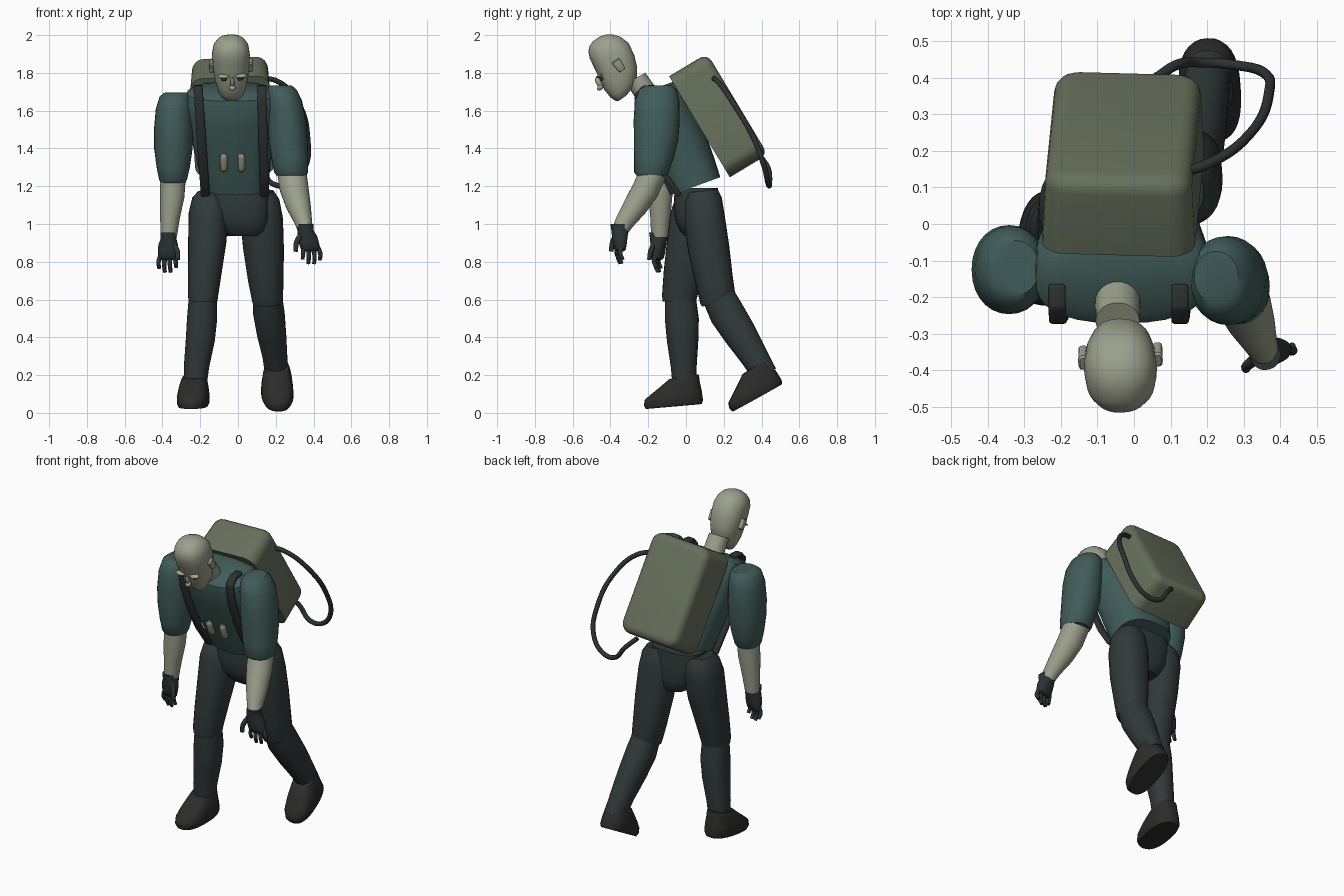
import bpy, bmesh, math
from mathutils import Matrix, Vector

def material(name, r, g, b):
    m = bpy.data.materials.new(name)
    m.diffuse_color = (r, g, b, 1)
    return m

TEAL = material("teal_cloth", .052, .108, .10)
TROUSER = material("dark_cloth", .03, .041, .041)
GLOVE = material("glove_fabric", .024, .034, .033)
SHOE = material("shoe_leather", .025, .025, .024)
SKIN = material("pale_skin", .33, .35, .26)
PACK = material("olive_canvas", .135, .16, .105)
STRAP = material("strap_webbing", .026, .032, .031)
PILL = material("tan_plastic", .30, .27, .20)

def finish(bm, name, mat, matrix=None, angle=40):
    bmesh.ops.recalc_face_normals(bm, faces=bm.faces)
    me = bpy.data.meshes.new(name)
    bm.to_mesh(me)
    bm.free()
    ob = bpy.data.objects.new(name, me)
    bpy.context.collection.objects.link(ob)
    me.materials.append(mat)
    if matrix:
        ob.matrix_world = matrix
    bpy.ops.object.select_all(action='DESELECT')
    bpy.context.view_layer.objects.active = ob
    ob.select_set(True)
    bpy.ops.object.shade_smooth_by_angle(angle=math.radians(angle))
    return ob

def loft(name, rings, mat, power=2, seg=28, matrix=None):
    """Skin over rings (x, y, z, rx, ry, tilt about x in degrees)."""
    bm = bmesh.new()
    loops = []
    for r in rings:
        x, y, z, rx, ry = r[:5]
        tilt = math.radians(r[5]) if len(r) > 5 else 0
        loop = []
        for i in range(seg):
            c, s = math.cos(2*math.pi*i/seg), math.sin(2*math.pi*i/seg)
            px = rx*math.copysign(abs(c)**(2/power), c)
            py = ry*math.copysign(abs(s)**(2/power), s)
            loop.append(bm.verts.new((x+px, y+py*math.cos(tilt), z+py*math.sin(tilt))))
        loops.append(loop)
    for a, b in zip(loops, loops[1:]):
        for i in range(seg):
            j = (i+1) % seg
            bm.faces.new((a[i], a[j], b[j], b[i]))
    bm.faces.new(loops[0])
    bm.faces.new(loops[-1])
    return finish(bm, name, mat, matrix)

def ball(name, loc, size, mat, matrix=Matrix()):
    bm = bmesh.new()
    bmesh.ops.create_uvsphere(bm, u_segments=16, v_segments=10, radius=1)
    return finish(bm, name, mat, matrix @ Matrix.Translation(loc) @ Matrix.Diagonal((*size, 1)))

def tube(name, pts, radius, mat, taper=1.0):
    cu = bpy.data.curves.new(name, 'CURVE')
    cu.dimensions = '3D'
    cu.bevel_depth, cu.bevel_resolution, cu.use_fill_caps = radius, 3, True
    cu.resolution_u = 8
    sp = cu.splines.new('BEZIER')
    sp.bezier_points.add(len(pts)-1)
    for i, (p, co) in enumerate(zip(sp.bezier_points, pts)):
        p.co = co
        p.handle_left_type = p.handle_right_type = 'AUTO'
        p.radius = 1 + (taper-1)*i/(len(pts)-1)
    cu.materials.append(mat)
    ob = bpy.data.objects.new(name, cu)
    bpy.context.collection.objects.link(ob)
    return ob

# Torso and pelvis
loft("shirt_torso", [(-.012, .05, 1.20, .175, .14, 20), (-.02, .01, 1.30, .19, .148, 20),
     (-.03, -.04, 1.43, .213, .152, 20), (-.035, -.10, 1.57, .24, .152, 20),
     (-.035, -.13, 1.65, .25, .147, 20), (-.035, -.15, 1.695, .235, .13, 20),
     (-.035, -.158, 1.72, .19, .09, 20)], TEAL, 2.5)
loft("trouser_hips", [(0, .055, 1.19, .16, .115), (0, .055, 1.10, .165, .12),
     (.015, .06, 1.02, .15, .118), (.03, .07, .96, .12, .10), (.035, .075, .937, .10, .08)], TROUSER, 3)

# Head, neck and face, in a frame bowed forward
HEAD = (Matrix.Translation((-.036, -.387, 1.84)) @ Matrix.Rotation(math.radians(35), 4, 'X')
        @ Matrix.Rotation(math.radians(3), 4, 'Z'))
profile = [(-.172, -.06, .035, .025), (-.16, -.045, .055, .053), (-.13, -.022, .072, .086),
           (-.08, -.006, .087, .106), (-.02, .012, .096, .112), (.05, .024, .1, .112),
           (.10, .020, .094, .10), (.135, .014, .076, .078), (.155, .010, .05, .052), (.165, .008, .02, .022)]
loft("head", [(0, y, z, rx, ry) for z, y, rx, ry in profile], SKIN, 2.3, matrix=HEAD)
loft("neck", [(-.045, -.15, 1.60, .068, .065, 30), (-.045, -.21, 1.69, .062, .06, 30),
     (-.045, -.266, 1.772, .06, .058, 30)], SKIN)
ball("nose_bridge", (0, -.112, -.035), (.011, .017, .034), SKIN, HEAD)
ball("nose_tip", (0, -.123, -.058), (.018, .019, .013), SKIN, HEAD)
ball("mouth", (0, -.098, -.10), (.028, .008, .007), SKIN, HEAD)
for s, side in ((-1, "right"), (1, "left")):
    ball(side+"_brow", (s*.045, -.092, -.004), (.033, .018, .008), SKIN, HEAD)
    ball(side+"_eye", (s*.042, -.09, -.024), (.018, .013, .01), GLOVE, HEAD)
    loft(side+"_ear", [(s*.102, .02, z, rx, ry) for z, rx, ry in
         ((-.052, .008, .012), (-.046, .013, .019), (.008, .014, .024), (.014, .009, .018))],
         SKIN, 3, 16, HEAD)

# Sleeves and forearms
loft("left_sleeve", [(.225, -.145, 1.733, .06, .07), (.233, -.15, 1.71, .078, .10),
     (.246, -.153, 1.65, .094, .118), (.258, -.155, 1.55, .102, .122), (.265, -.158, 1.45, .103, .118),
     (.274, -.17, 1.35, .098, .105), (.281, -.183, 1.275, .09, .092), (.283, -.183, 1.257, .08, .08)], TEAL, 2.1)
loft("right_sleeve", [(-.325, -.12, 1.695, .065, .075), (-.332, -.122, 1.675, .083, .10),
     (-.338, -.124, 1.61, .097, .118), (-.342, -.125, 1.5, .103, .122), (-.342, -.125, 1.4, .102, .116),
     (-.343, -.128, 1.3, .088, .1), (-.344, -.13, 1.235, .074, .085), (-.344, -.13, 1.218, .066, .07)], TEAL, 2.1)
loft("left_forearm", [(.284, -.17, 1.28, .078, .072, -30), (.298, -.215, 1.18, .077, .072, -30),
     (.32, -.27, 1.09, .066, .064, -30), (.345, -.325, 1.01, .047, .05, -30),
     (.355, -.345, .975, .043, .045, -30)], SKIN)
loft("right_forearm", [(-.345, -.13, 1.24, .068, .066), (-.348, -.135, 1.14, .064, .062),
     (-.36, -.136, 1.03, .052, .053), (-.367, -.14, .93, .043, .044)], SKIN)

# Gloves with four fingers and a thumb, splayed a little
def glove(side, s, w, lean, turn):
    m = Matrix.Translation(w) @ Matrix.Rotation(math.radians(turn), 4, 'Z')
    loft(side+"_glove", [(0, 0, .015, .042, .05), (0, 0, -.02, .042, .045),
         (lean*.3, -.002, -.05, .052, .04), (lean*.6, -.004, -.09, .054, .035),
         (lean*.8, -.004, -.12, .05, .028), (lean*.85, -.004, -.13, .035, .016)], GLOVE, 2.3, matrix=m)
    for i, length in enumerate((.055, .08, .08, .06)):
        fx = lean*.8 + s*(i-1.5)*.024
        end = fx + s*(i-1.5)*.007 + lean*.2
        tube(f"{side}_finger_{i+1}", [(fx, -.004, -.10), (end, -.014, -.10-length*.7),
             (end, .0, -.115-length)], .0135, GLOVE, .75).matrix_world = m
    tube(side+"_thumb", [(-s*.03, -.015, -.045), (-s*.056, -.028, -.085),
         (-s*.060, -.035, -.13)], .016, GLOVE, .75).matrix_world = m

glove("left", 1, (.358, -.35, .985), .03, 12)
glove("right", -1, (-.368, -.145, .94), -.004, -15)

# Trouser legs: right forward and upright, left trailing
loft("right_thigh", [(-.145, .06, 1.175, .065, .08), (-.15, .055, 1.14, .092, .11),
     (-.155, .045, 1.06, .106, .128), (-.163, .02, .9, .101, .122), (-.175, -.01, .75, .09, .108),
     (-.185, -.033, .62, .08, .094), (-.185, -.035, .59, .076, .088)], TROUSER, 2.2)
loft("right_shin", [(-.186, -.03, .63, .073, .08), (-.19, -.022, .5, .08, .09),
     (-.20, -.018, .38, .077, .083), (-.22, -.012, .24, .067, .068), (-.225, -.01, .15, .06, .062)], TROUSER, 2.2)
loft("left_thigh", [(.12, .088, 1.175, .07, .08, 6), (.122, .09, 1.13, .097, .1, 6),
     (.125, .098, 1.03, .113, .108, 8), (.135, .12, .87, .108, .11, 10),
     (.147, .15, .7, .094, .1, 14), (.155, .168, .605, .083, .096, 15),
     (.155, .17, .585, .079, .088, 15)], TROUSER, 2.2)
loft("left_shin", [(.155, .16, .64, .076, .085, 32), (.163, .215, .53, .084, .094, 32),
     (.177, .285, .42, .078, .088, 32), (.195, .36, .3, .066, .074, 32),
     (.203, .42, .2, .06, .066, 32)], TROUSER, 2.2)

# Shoes
def shoe(name, loc, pitch, yaw):
    m = (Matrix.Translation(loc) @ Matrix.Rotation(math.radians(yaw), 4, 'Z')
         @ Matrix.Rotation(math.radians(pitch), 4, 'X'))
    loft(name, [(0, 0, 0, .075, .15, 0), (0, 0, .02, .085, .158, 0), (0, .003, .06, .084, .153, 4),
         (0, .018, .098, .078, .133, 10), (0, .045, .13, .07, .105, 10),
         (0, .068, .152, .062, .078, 4)], SHOE, 2.5, 32, m)

shoe("right_shoe", (-.237, -.065, .034), 5, -5)
shoe("left_shoe", (.207, .378, .08), 29, 3)

# Backpack: rounded corners, then a soft rim round the back face
bm = bmesh.new()
bmesh.ops.create_cube(bm, size=1)
for v in bm.verts:
    k = .95 if v.co.y > 0 else 1
    v.co = Vector((v.co.x*.42*k, v.co.y*.235, v.co.z*.61))
corners = [e for e in bm.edges if e.verts[0].co.y * e.verts[1].co.y < 0]
bmesh.ops.bevel(bm, geom=corners, offset=.065, segments=5, profile=.5, affect='EDGES')
rim = [e for e in bm.edges if all(v.co.y > .11 for v in e.verts)]
bmesh.ops.bevel(bm, geom=rim, offset=.045, segments=4, profile=.5, affect='EDGES')
finish(bm, "backpack", PACK, Matrix.Translation((-.03, .172, 1.575))
       @ Matrix.Rotation(math.radians(31), 4, 'X') @ Matrix.Rotation(math.radians(-3), 4, 'Y'))

# Hose looping from the top of the pack to its lower end
tube("pack_hose", [(.09, .13, 1.775), (.21, .168, 1.755), (.32, .25, 1.64), (.37, .36, 1.45),
     (.355, .415, 1.30), (.28, .435, 1.215), (.19, .442, 1.21), (.12, .437, 1.29), (.06, .40, 1.35)], .014, STRAP)

# Shoulder straps down the front
def strap(name, x0, x1):
    bm = bmesh.new()
    path = [(0, -.165, 1.725), (.03, -.225, 1.72), (.08, -.262, 1.68), (.25, -.25, 1.58),
            (.5, -.195, 1.42), (.75, -.125, 1.28), (1, -.035, 1.15)]
    rows = [[bm.verts.new((x0+(x1-x0)*t+d, y, z)) for d in (-.024, .024)] for t, y, z in path]
    for a, b in zip(rows, rows[1:]):
        bm.faces.new((a[0], a[1], b[1], b[0]))
    ob = finish(bm, name, STRAP)
    mod = ob.modifiers.new("thickness", 'SOLIDIFY')
    mod.thickness, mod.offset = .026, 0
    bev = ob.modifiers.new("soft_edge", 'BEVEL')
    bev.width, bev.segments = .008, 2

strap("right_strap", -.212, -.172)
strap("left_strap", .125, .142)

# Two small capsules on the chest
for i, x in enumerate((-.075, .018)):
    loft(f"chest_capsule_{i+1}", [(x, -.168-.38*d, 1.325+d, r, r, 20) for d, r in
         ((-.047, .008), (-.04, .016), (-.03, .019), (.03, .019), (.04, .016), (.047, .008))], PILL, 2.4, 14)
